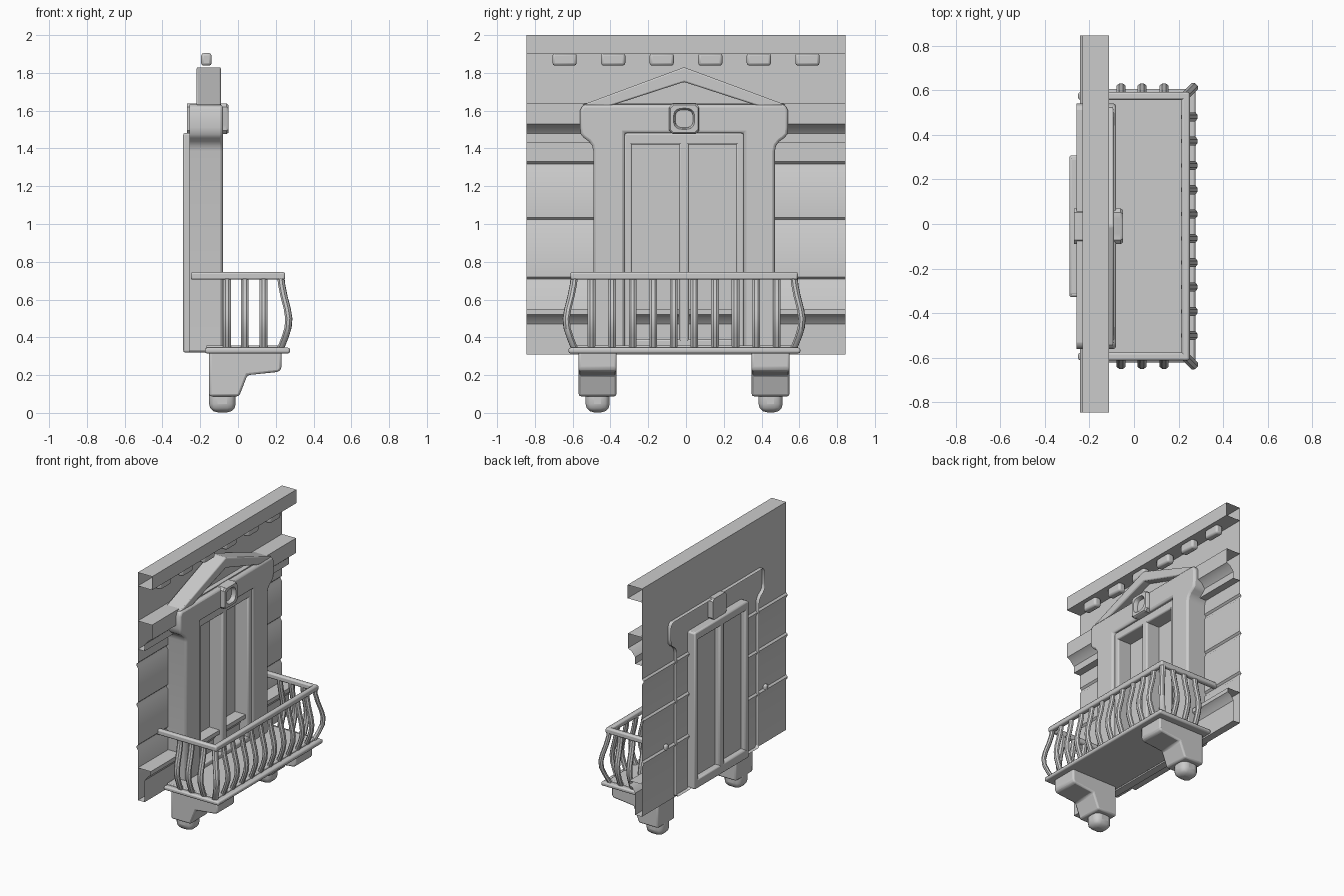
import bpy, bmesh, math
from mathutils import Vector

if "Cube" in bpy.data.objects:
    bpy.data.objects.remove(bpy.data.objects["Cube"])

C = -0.01          # y centre of the window and balcony
W = 0.845          # half width of the wall


def finish(name, bm, bevel=0, seg=2, recalc=True):
    if recalc:
        bmesh.ops.recalc_face_normals(bm, faces=bm.faces)
    me = bpy.data.meshes.new(name)
    bm.to_mesh(me)
    bm.free()
    ob = bpy.data.objects.new(name, me)
    bpy.context.collection.objects.link(ob)
    if bevel:
        m = ob.modifiers.new("bevel", 'BEVEL')
        m.width, m.segments, m.limit_method = bevel, seg, 'ANGLE'
        m.angle_limit = math.radians(35)
    return ob


def prism(name, pts, axis, a, b, bevel=0, seg=2, open_start=False):
    """Extrude a closed outline along x (pts are y,z) or y (pts are x,z)."""
    bm = bmesh.new()
    at = (lambda p, t: (t, *p)) if axis == 'x' else (lambda p, t: (p[0], t, p[1]))
    lo = [bm.verts.new(at(p, a)) for p in pts]
    hi = [bm.verts.new(at(p, b)) for p in pts]
    bm.faces.new(hi)
    if not open_start:
        bm.faces.new(lo[::-1])
    for i in range(len(pts)):
        j = (i + 1) % len(pts)
        bm.faces.new((lo[i], lo[j], hi[j], hi[i]))
    return finish(name, bm, bevel, seg)


def box(name, x0, x1, y0, y1, z0, z1, bevel=0, seg=2):
    return prism(name, [(y0, z0), (y1, z0), (y1, z1), (y0, z1)], 'x', x0, x1, bevel, seg)


def strip(name, pts):
    """Open moulding sheet running the width of the wall."""
    bm = bmesh.new()
    rows = [[bm.verts.new((x, y, z)) for y in (-W, W)] for x, z in pts]
    for p, q in zip(rows, rows[1:]):
        bm.faces.new((p[0], p[1], q[1], q[0]))
    return finish(name, bm, recalc=False)


def loft(name, rings, cap_start=True, cap_end=True):
    bm = bmesh.new()
    rows = [[bm.verts.new(p) for p in r] for r in rings]
    n = len(rows[0])
    for p, q in zip(rows, rows[1:]):
        for i in range(n):
            bm.faces.new((p[i], p[(i + 1) % n], q[(i + 1) % n], q[i]))
    if cap_start:
        bm.faces.new(rows[0][::-1])
    if cap_end:
        bm.faces.new(rows[-1])
    return finish(name, bm)


def mirrored(half):
    """Half outline (y offset, z) on the +y side, completed around C."""
    return [(C + y, z) for y, z in half] + [(C - y, z) for y, z in reversed(half)]


# wall sheet with shallow horizontal grooves
prof = [(-0.23, 2.0)]
for top in (1.33, 1.035, 0.72):
    prof += [(-0.23, top), (-0.243, top - 0.012), (-0.243, top - 0.02), (-0.23, top - 0.04)]
strip("wall", prof + [(-0.23, 0.31)])

# wall mouldings, open at the ends
strip("top_cornice", [(-0.23, 2.0), (-0.113, 2.0), (-0.113, 1.9), (-0.23, 1.9)])
strip("middle_cornice", [(-0.23, 1.64), (-0.115, 1.64), (-0.115, 1.53), (-0.145, 1.515),
                         (-0.175, 1.48), (-0.175, 1.43), (-0.23, 1.43)])
strip("base_moulding", [(-0.23, 0.55), (-0.125, 0.55), (-0.125, 0.52), (-0.15, 0.505),
                        (-0.175, 0.47), (-0.175, 0.31), (-0.23, 0.31)])

# dentils under the cornice
for i in range(6):
    y = (i - 2.5) * 0.257
    box("dentil", -0.195, -0.14, y - 0.064, y + 0.064, 1.838, 1.905, 0.014)

# window surround: jambs and wide header, hollow at the back
surround = [(0.48, 0.32), (0.48, 1.385), (0.487, 1.415), (0.505, 1.438), (0.53, 1.455),
            (0.547, 1.475), (0.551, 1.51), (0.551, 1.60), (0.535, 1.632)]
opening = [(0.315, 1.482), (0.315, 0.32)]
right = [(C + y, z) for y, z in surround]
left = [(C - y, z) for y, z in reversed(surround)]
inner = [(C - y, z) for y, z in reversed(opening)] + [(C + y, z) for y, z in opening]
prism("window_surround", right + left + inner, 'x', -0.257, -0.08, 0.014, 2, True)

# pediment: raking chevron with a recessed triangle
prism("pediment", [(C - 0.54, 1.63), (C, 1.83), (C + 0.54, 1.63),
                   (C + 0.4, 1.622), (C, 1.752), (C - 0.4, 1.622)], 'x', -0.22, -0.09, 0.008)
prism("pediment_panel", [(C - 0.42, 1.62), (C, 1.765), (C + 0.42, 1.62)], 'x', -0.215, -0.15)


# keystone block with a rounded hollow
def squircle(x, r, e, n=24):
    pts = []
    for k in range(n):
        a = 2 * math.pi * (k + 0.5) / n
        c, s = math.cos(a), math.sin(a)
        d = (abs(c) ** e + abs(s) ** e) ** (-1 / e)
        pts.append((x, C + r * d * c, 1.557 + r * d * s))
    return pts


loft("keystone", [squircle(*r) for r in ((-0.27, 0.08, 20), (-0.06, 0.08, 20), (-0.05, 0.073, 16),
                                         (-0.05, 0.056, 3), (-0.062, 0.05, 3), (-0.085, 0.046, 3))])

# window leaves: outer rails, centre mullion and panes
LX = (-0.29, -0.10)
for s in (-1, 1):
    y0, y1 = sorted((C + s * 0.275, C + s * 0.318))
    box("window_stile", *LX, y0, y1, 0.32, 1.48, 0.01)
box("window_mullion", *LX, C - 0.026, C + 0.026, 0.33, 1.47, 0.01)
box("window_head", *LX, C - 0.31, C + 0.31, 1.42, 1.482, 0.01)
box("window_sill", *LX, C - 0.31, C + 0.31, 0.32, 0.39, 0.01)
box("window_panes", -0.25, -0.21, C - 0.3, C + 0.3, 0.35, 1.45)

# balcony slab
box("balcony_slab", -0.175, 0.275, C - 0.612, C + 0.615, 0.315, 0.345, 0.01)
box("balcony_floor", -0.17, 0.238, C - 0.58, C + 0.58, 0.33, 0.357, 0.006)

# corbels with rounded drops
for s in (-1, 1):
    y = C + s * 0.458
    prism("corbel", [(-0.153, 0.325), (0.23, 0.325), (0.23, 0.235), (0.215, 0.217),
                     (0.05, 0.2), (0.006, 0.088), (-0.153, 0.088)],
          'y', y - 0.1, y + 0.1, 0.014)
    box("corbel_drop", -0.153, -0.012, y - 0.064, y + 0.064, 0.003, 0.15, 0.045, 3)

# handrail
box("front_handrail", 0.213, 0.25, C - 0.602, C + 0.602, 0.705, 0.745, 0.01)
for s in (-1, 1):
    y = C + s * 0.584
    box("side_handrail", -0.25, 0.24, y - 0.018, y + 0.018, 0.705, 0.745, 0.01)


# bellied balusters
BELLY = [(0.0, 0.72), (0.004, 0.68), (0.016, 0.62), (0.034, 0.55), (0.042, 0.5),
         (0.038, 0.45), (0.022, 0.40), (0.0, 0.345)]


def baluster(x, y, dx, dy):
    out = Vector((dx, dy, 0))
    side = Vector((-dy, dx, 0)).normalized()
    deep = out.normalized()
    rings = []
    for off, z in BELLY:
        c = Vector((x, y, z)) + out * off
        rings.append([c + deep * 0.017 * math.cos(k * math.pi / 4 + math.pi / 8)
                      + side * 0.022 * math.sin(k * math.pi / 4 + math.pi / 8)
                      for k in range(8)])
    loft("baluster", rings)


for i in range(10):
    baluster(0.227, C + (i - 4.5) * 0.109, 1, 0)
for s in (-1, 1):
    for x in (-0.058, 0.036, 0.135):
        baluster(x, C + s * 0.582, 0, s)
    baluster(0.227, C + s * 0.582, 1, s)

# smooth shading with sharp edges kept
for ob in bpy.context.collection.objects:
    ob.select_set(True)
    bpy.context.view_layer.objects.active = ob
bpy.ops.object.shade_smooth_by_angle(angle=math.radians(35))
